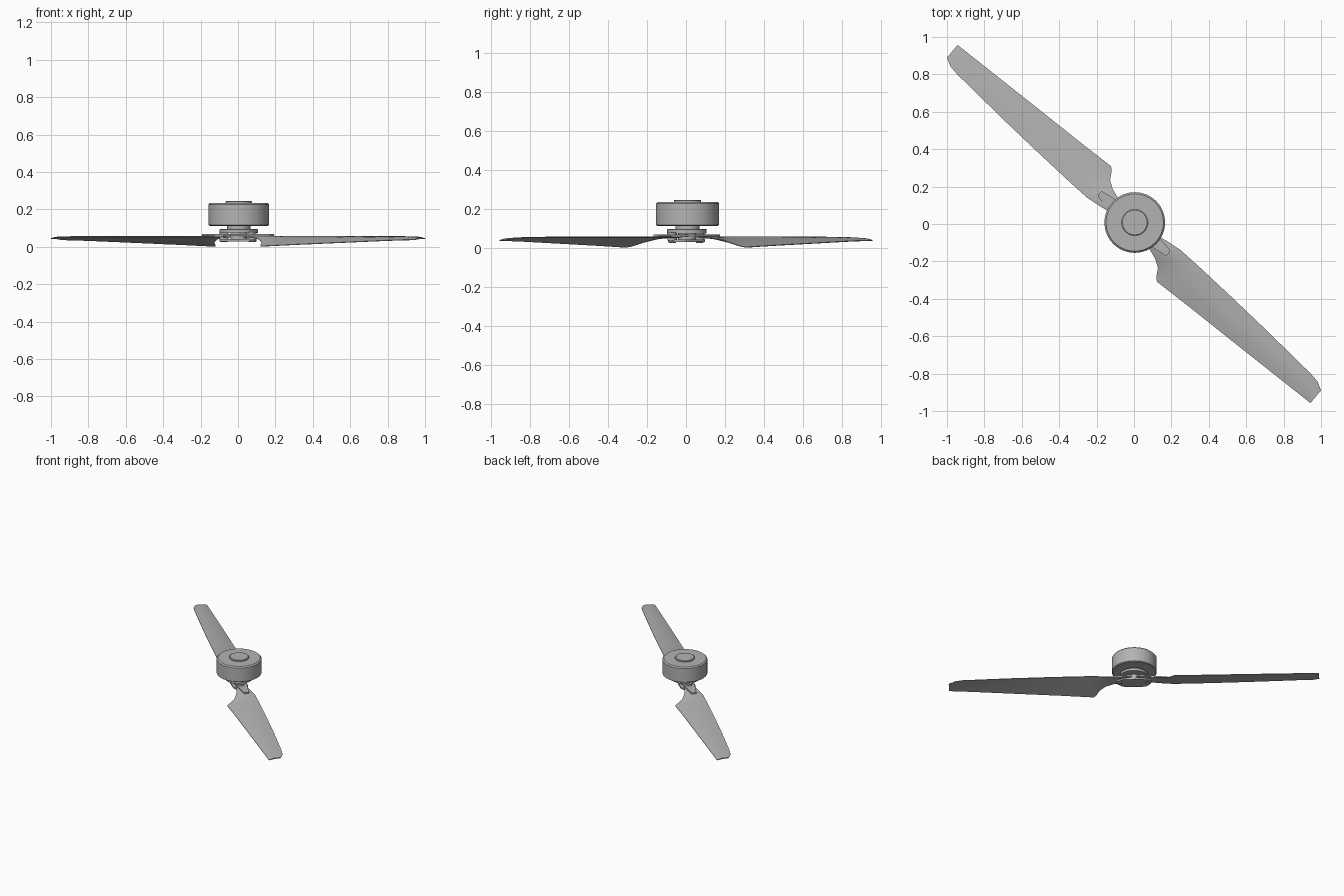
import bpy, bmesh, math
from mathutils import Matrix, Vector

if "Cube" in bpy.data.objects:
    bpy.data.objects.remove(bpy.data.objects["Cube"])

grey = bpy.data.materials.new("mid grey")
grey.diffuse_color = (0.45, 0.45, 0.45, 1)
grey.use_nodes = True
grey.node_tree.nodes["Principled BSDF"].inputs["Base Color"].default_value = grey.diffuse_color
CX, CY = 0.004, 0.008          # motor axis
ARM = math.radians(-41)        # direction of the clamp


def finish(name, bm, angle=30):
    bmesh.ops.recalc_face_normals(bm, faces=bm.faces)
    me = bpy.data.meshes.new(name)
    bm.to_mesh(me)
    bm.free()
    ob = bpy.data.objects.new(name, me)
    bpy.context.collection.objects.link(ob)
    me.materials.append(grey)
    bpy.ops.object.select_all(action='DESELECT')
    ob.select_set(True)
    bpy.context.view_layer.objects.active = ob
    bpy.ops.object.shade_smooth_by_angle(angle=math.radians(angle))
    return ob


def skin(name, loops, mat=Matrix()):
    """Join equal-length closed loops into a capped solid."""
    bm = bmesh.new()
    rows = [[bm.verts.new(mat @ Vector(p)) for p in lp] for lp in loops]
    n = len(rows[0])
    for a, b in zip(rows, rows[1:]):
        for i in range(n):
            j = (i + 1) % n
            bm.faces.new((a[i], a[j], b[j], b[i]))
    bm.faces.new(rows[0])
    bm.faces.new(rows[-1])
    return finish(name, bm)


def lathe(name, profile, x=CX, y=CY, seg=64):
    ring = [math.tau * i / seg for i in range(seg)]
    return skin(name, [[(x + r * math.cos(a), y + r * math.sin(a), z) for a in ring]
                       for r, z in profile])


def plate(name, outline, z0, z1, turn=0):
    mat = Matrix.Translation((0, 0.003, 0)) @ Matrix.Rotation(ARM + turn, 4, 'Z')
    return skin(name, [[(x, y, z) for x, y in outline] for z in (z0, z1)], mat)


def stadium(half_len, r, n=12):
    pts = []
    for s in (0, 1):
        for i in range(n + 1):
            a = -math.pi / 2 + math.pi * (i / n + s)
            pts.append(((half_len - r) * (1 - 2 * s) + r * math.cos(a), r * math.sin(a)))
    return pts


# Motor: bell, raised cap and shaft collar
lathe("motor_bell", [(0.155, 0.112), (0.162, 0.117), (0.162, 0.226), (0.153, 0.235)])
lathe("motor_cap", [(0.07, 0.234), (0.07, 0.242), (0.066, 0.245)])
lathe("shaft_collar", [(0.062, 0.09), (0.062, 0.113)], seg=40)

# Hub: upper disc, core, lower clamp plate
lathe("hub_disc", [(0.102, 0.074), (0.102, 0.093), (0.098, 0.096)], y=0.004, seg=48)
lathe("hub_core", [(0.045, 0.036), (0.045, 0.078)], y=0.004, seg=32)
plate("lower_clamp_plate", stadium(0.115, 0.055), 0.028, 0.041)

# Folding blade root sections: inner edge, outer edge (x, y, z)
EDGES = [
    ((0.03, -0.07, 0.052), (0.08, -0.02, 0.055)),
    ((0.08, -0.13, 0.050), (0.14, -0.07, 0.055)),
    ((0.113, -0.185, 0.040), (0.19, -0.10, 0.055)),
    ((0.128, -0.235, 0.022), (0.25, -0.14, 0.055)),
    ((0.120, -0.280, 0.007), (0.30, -0.185, 0.055)),
    ((0.122, -0.308, 0.002), (0.35, -0.23, 0.055)),
    ((0.30, -0.447, 0.011), (0.50, -0.37, 0.055)),
    ((0.55, -0.646, 0.022), (0.70, -0.56, 0.055)),
    ((0.80, -0.844, 0.033), (0.945, -0.80, 0.054)),
    ((0.90, -0.923, 0.036), (0.98, -0.84, 0.050)),
    ((0.943, -0.957, 0.037), (1.0, -0.89, 0.044)),
]


def section(a, b, thick, n=10):
    """Thin cambered aerofoil from the inner edge to the outer edge."""
    a, b = Vector(a), Vector(b)
    top, low = [], []
    for i in range(n + 1):
        t = i / n
        p = a.lerp(b, t)
        bulge = math.sin(math.pi * t)
        half = 0.0018 + thick * bulge
        camber = 0.004 * bulge
        top.append((p.x, p.y, p.z + camber + half))
        low.append((p.x, p.y, p.z + camber - half))
    return top + low[::-1]


for side, turn in (("right", 0), ("left", math.pi)):
    spin = Matrix.Rotation(turn, 4, 'Z')
    loops = [section(a, b, 0.006 if k < 4 else 0.005 - 0.0003 * k)
             for k, (a, b) in enumerate(EDGES)]
    skin(side + "_blade", loops, spin)
    # Tapered clamp arm over the blade root
    plate(side + "_clamp_arm",
          [(0, -0.05), (0.13, -0.036), (0.238, -0.019), (0.245, -0.012),
           (0.245, 0.012), (0.238, 0.019), (0.13, 0.036), (0, 0.05)],
          0.058, 0.068, turn)
    # Pivot bolt and its head
    px, py = spin.to_2x2() @ Vector((0.075, -0.07))
    lathe(side + "_pivot_bolt", [(0.024, 0.036), (0.024, 0.078)], px, py, 20)
    lathe(side + "_bolt_head", [(0.017, 0.024), (0.02, 0.027), (0.02, 0.032)], px, py, 20)
